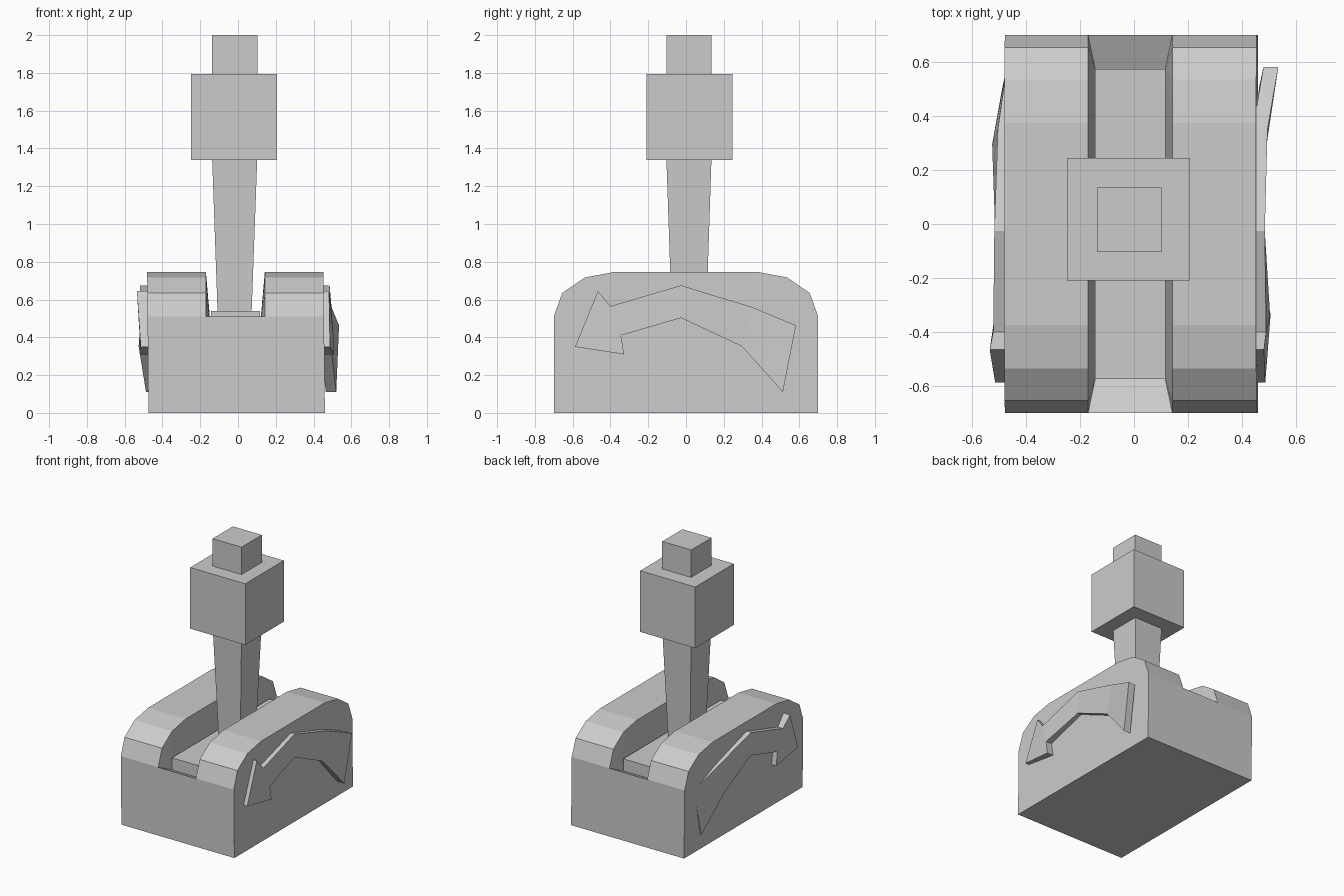
import bpy, bmesh

if "Cube" in bpy.data.objects:
    bpy.data.objects.remove(bpy.data.objects["Cube"])

grey = bpy.data.materials.new("light_grey")
grey.diffuse_color = (0.6, 0.6, 0.6, 1)
grey.use_nodes = True
grey.node_tree.nodes["Principled BSDF"].inputs["Base Color"].default_value = grey.diffuse_color


def finish(name, bm):
    bmesh.ops.recalc_face_normals(bm, faces=bm.faces)
    me = bpy.data.meshes.new(name)
    bm.to_mesh(me)
    bm.free()
    me.materials.append(grey)
    ob = bpy.data.objects.new(name, me)
    bpy.context.collection.objects.link(ob)
    return ob


def block(name, low, high):
    """Box or tapered block; low and high are (x0, x1, y0, y1, z) rectangles."""
    bm = bmesh.new()
    rings = [[bm.verts.new((x, y, r[4])) for x, y in
              ((r[0], r[2]), (r[1], r[2]), (r[1], r[3]), (r[0], r[3]))]
             for r in (low, high)]
    for r in rings:
        bm.faces.new(r)
    for i in range(4):
        j = (i + 1) % 4
        bm.faces.new((rings[0][i], rings[0][j], rings[1][j], rings[1][i]))
    return finish(name, bm)


# Base: rounded profile swept across x, with a tapered slot down the middle
half = [(-0.70, 0), (-0.70, 0.51), (-0.655, 0.635), (-0.535, 0.717), (-0.375, 0.747)]
profile = half + [(-y, z) for y, z in reversed(half)]
bm = bmesh.new()
rings = []
for x, lean in ((-0.481, 0.007), (-0.17, 0), (0.142, 0), (0.453, 0.007)):
    rings.append([bm.verts.new((x + lean * (1 - z / 0.747), y, z)) for y, z in profile])
bm.faces.new(rings[0])
bm.faces.new(rings[3])
for a, b, edges in ((0, 1, range(10)), (1, 2, (0, 8, 9)), (2, 3, range(10))):
    for i in edges:
        j = (i + 1) % 10
        bm.faces.new((rings[a][i], rings[a][j], rings[b][j], rings[b][i]))
floor = []
for x, ring in ((-0.144, rings[1]), (0.116, rings[2])):
    f, b = (bm.verts.new((x, y, 0.45)) for y in (-0.575, 0.575))
    floor.append((f, b))
    for i in range(1, 4):
        bm.faces.new((ring[i], ring[i + 1], f))
        bm.faces.new((ring[9 - i], ring[8 - i], b))
    bm.faces.new((ring[4], ring[5], b, f))
(f0, b0), (f1, b1) = floor
bm.faces.new((f0, b0, b1, f1))
bm.faces.new((rings[1][1], rings[2][1], f1, f0))
bm.faces.new((rings[1][8], rings[2][8], b1, b0))
finish("base", bm)

# Slot plate, lever shaft, grip and top button
block("slot_plate", (-0.144, 0.116, -0.575, 0.575, 0.44), (-0.144, 0.116, -0.575, 0.575, 0.54))
block("lever_shaft", (-0.108, 0.072, -0.076, 0.108, 0.53), (-0.137, 0.102, -0.104, 0.135, 1.35))
block("lever_grip", (-0.248, 0.207, -0.21, 0.245, 1.338), (-0.248, 0.207, -0.21, 0.245, 1.795))
block("top_button", (-0.137, 0.102, -0.104, 0.135, 1.78), (-0.137, 0.102, -0.104, 0.135, 2.0))

# Bent arrow plates on both sides: outline in (y, z), outer x for each point
outline = [(-0.587, 0.35), (-0.328, 0.31), (-0.344, 0.41), (-0.026, 0.503), (0.296, 0.352),
           (0.513, 0.11), (0.582, 0.463), (0.35, 0.56), (-0.026, 0.675), (-0.40, 0.565),
           (-0.466, 0.645)]
panels = [(0, 1, 2, 9, 10), (2, 3, 8, 9), (3, 4, 7, 8), (4, 5, 6, 7)]


def arrow(name, xs, sign, thick):
    bm = bmesh.new()
    outer = [bm.verts.new((sign * x, y, z)) for x, (y, z) in zip(xs, outline)]
    inner = [bm.verts.new((sign * (x - thick), y, z)) for x, (y, z) in zip(xs, outline)]
    for p in panels:
        bm.faces.new([outer[i] for i in p])
        bm.faces.new([inner[i] for i in p])
    for i in range(11):
        j = (i + 1) % 11
        bm.faces.new((outer[i], outer[j], inner[j], inner[i]))
    finish(name, bm)


arrow("right_arrow", (0.487, 0.507, 0.505, 0.485, 0.492, 0.52, 0.535, 0.495, 0.485, 0.49, 0.482),
      1, 0.055)
arrow("left_arrow", (0.515, 0.515, 0.515, 0.515, 0.526, 0.487, 0.472, 0.505, 0.518, 0.522, 0.535),
      -1, 0.06)
